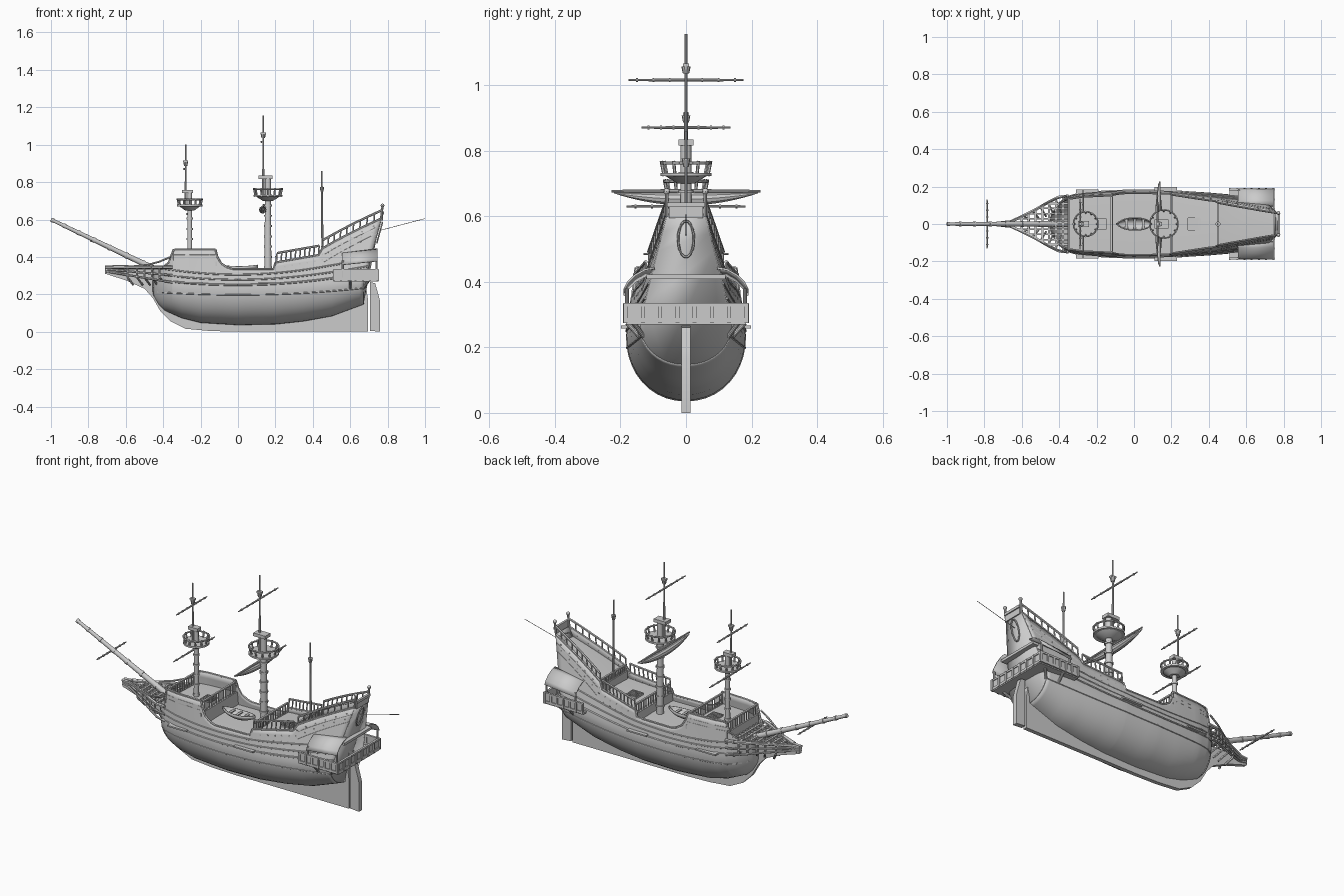
import bpy, bmesh, math
from mathutils import Vector, Matrix

if "Cube" in bpy.data.objects:
    bpy.data.objects.remove(bpy.data.objects["Cube"])

parts = {}

def bm_of(name):
    if name not in parts:
        parts[name] = bmesh.new()
    return parts[name]

def box(name, c, s):
    bmesh.ops.create_cube(bm_of(name), size=1, matrix=Matrix.Translation(c) @ Matrix.Diagonal((*s, 1)))

def rod(name, a, b, r0, r1=None, n=10):
    a, b = Vector(a), Vector(b)
    d = b - a
    m = Matrix.Translation((a + b) / 2) @ d.to_track_quat('Z', 'Y').to_matrix().to_4x4()
    bmesh.ops.create_cone(bm_of(name), cap_ends=True, segments=n, radius1=r0,
                          radius2=r0 if r1 is None else r1, depth=d.length, matrix=m)

def path(name, pts, r, n=6):
    for a, b in zip(pts, pts[1:]):
        rod(name, a, b, r, r, n)

def ring(name, c, r, t, n=24):
    pts = [(c[0] + r * math.cos(2 * math.pi * i / n), c[1] + r * math.sin(2 * math.pi * i / n), c[2]) for i in range(n + 1)]
    path(name, pts, t)

def plate(name, prof, w):
    """Profile in x-z, thickened across y."""
    bm = bm_of(name)
    f = bm.faces.new([bm.verts.new((x, -w, z)) for x, z in prof])
    g = bmesh.ops.extrude_face_region(bm, geom=[f])['geom']
    bmesh.ops.translate(bm, vec=(0, 2 * w, 0), verts=[v for v in g if isinstance(v, bmesh.types.BMVert)])

def grid(name, rows):
    bm = bm_of(name)
    vs = [[bm.verts.new(p) for p in r] for r in rows]
    for a, b in zip(vs, vs[1:]):
        for i in range(len(a) - 1):
            bm.faces.new((a[i], a[i + 1], b[i + 1], b[i]))

def ip(tab, x):
    for (x0, v0), (x1, v1) in zip(tab, tab[1:]):
        if x <= x1:
            t = max(0, (x - x0) / (x1 - x0))
            return v0 + (v1 - v0) * t
    return tab[-1][1]

# Hull shape tables along the length
BEAM = [(-.455, .012), (-.44, .05), (-.42, .085), (-.39, .12), (-.35, .148), (-.28, .163), (-.15, .174),
        (0, .18), (.2, .178), (.4, .165), (.55, .152), (.67, .14)]
BOT = [(-.455, .2), (-.42, .145), (-.39, .115), (-.3, .075), (-.2, .05), (0, .038), (.2, .042), (.35, .058), (.5, .085), (.67, .148)]
MID = [(-.455, .28), (-.3, .25), (0, .235), (.3, .24), (.67, .275)]
TUMBLE = [(-.455, .0), (-.35, .08), (0, .14), (.2, .16), (.4, .25), (.67, .25)]
TOP = [(-.455, .33), (-.40, .345), (-.37, .37), (-.352, .42), (-.34, .44), (-.12, .44), (-.11, .40), (-.09, .365),
       (-.06, .345), (-.03, .335), (.19, .335), (.2, .37), (.43, .41), (.45, .445), (.67, .605)]

def surf(x, z, off=0):
    b, zb, zm = ip(BEAM, x), ip(BOT, x), ip(MID, x)
    if z < zm:
        u = min(1, (zm - z) / (zm - zb))
        y = b * (1 - u ** 2.1) ** (1 / 2.1)
    else:
        y = b - ip(TUMBLE, x) * (z - zm)
    t = max(0, (x - .45) / .22)
    return Vector((x + t * max(0, z - .25) * .27, y + off, z))

def section(x):
    zb, zm, zt = ip(BOT, x), ip(MID, x), ip(TOP, x)
    zs = [zm - (zm - zb) * math.cos(i * math.pi / 20) for i in range(10)] + [zm + (zt - zm) * i / 6 for i in range(7)]
    half = [surf(x, z) for z in zs]
    return [Vector((p.x, -p.y, p.z)) for p in half[:0:-1]] + half

xs = sorted({t[0] for t in BEAM + TOP + BOT} | {i * .05 for i in range(-6, 14)})
grid("hull_shell", [section(x) for x in xs])
stern = section(.67)
bm_of("transom").faces.new([bm_of("transom").verts.new(p + Vector((.001, 0, 0))) for p in stern])

# Keel with beak knee, and rudder
plate("keel", [(-.71, .31), (-.6, .275), (-.5, .23), (-.455, .18), (-.415, .11), (-.36, .055), (-.28, .016), (-.15, .004),
               (0, 0), (.695, 0), (.695, .17), (.68, .28), (.65, .28), (.5, .13), (.2, .07), (-.2, .08), (-.35, .14),
               (-.42, .24), (-.43, .33), (-.71, .345)], .011)
plate("rudder", [(.705, .005), (.76, 0), (.76, .16), (.75, .2), (.733, .26), (.705, .265)], .013)

# Decks and bulkheads
def lin(a, b, n=10):
    return [a + (b - a) * i / n for i in range(n + 1)]

for nm, x0, x1, z0, z1 in (("fore_deck", -.352, -.115, .37, .37), ("waist_deck", -.12, .2, .3, .3),
                           ("quarter_deck", .2, .45, .345, .375), ("poop_deck", .45, .67, .41, .55)):
    rows = []
    for x in lin(x0, x1):
        p = surf(x, z0 + (z1 - z0) * (x - x0) / (x1 - x0), -.003)
        rows.append([(p.x, -p.y, p.z), (p.x, 0, p.z + .004), p])
    grid(nm, rows)
for x, z0, z1, w in ((-.352, .29, .385, .145), (-.117, .29, .375, .165), (.2, .29, .35, .163), (.448, .36, .42, .115)):
    box("bulkheads", (x, 0, (z0 + z1) / 2), (.008, 2 * w, z1 - z0))

# Cross railings at deck breaks
for x, z, w, h in ((-.347, .38, .14, .055), (-.12, .372, .145, .06), (.203, .35, .15, .05), (.45, .415, .11, .04)):
    box("deck_railings", (x, 0, z + h), (.01, 2 * w, .008))
    for y in lin(-w, w, 14):
        rod("deck_railings", (x, y, z), (x, y, z + h), .0035, n=6)

for s in (1, -1):
    S = Matrix.Diagonal((1, s, 1))
    # Wales and gunwale cap
    for z0, c, r, a in ((.198, .08, .004, -.43), (.25, .14, .006, -.44), (.278, .16, .005, -.44), (.305, .2, .005, -.43)):
        path("wales", [S @ surf(x, z0 + c * x * x, .002) for x in lin(a, .67, 28)], r)
    for z0 in (.40, .42):
        path("wales", [S @ surf(x, z0 - .01, .001) for x in lin(-.345, -.12, 4)], .003)
    for d in (.04, .08):
        path("wales", [S @ surf(x, ip(TOP, x) - d, .001) for x in lin(.46, .67, 6)], .003)
    path("gunwale", [S @ surf(x, ip(TOP, x)) for x in xs if x > -.43], .006)
    # Stern railings with balusters
    for x0, x1, h in ((.205, .43, .05), (.45, .67, .045)):
        tops = []
        for x in lin(x0, x1, 9):
            p = S @ surf(x, ip(TOP, x))
            q = p + Vector((.004, 0, h))
            tops.append(q)
            rod("stern_railings", p, q, .004, n=6)
        path("stern_railings", tops, .006)
    p = S @ surf(.67, .6)
    rod("stern_posts", p, p + Vector((.008, 0, .07)), .006)
    bmesh.ops.create_uvsphere(bm_of("stern_posts"), u_segments=8, v_segments=6, radius=.01,
                              matrix=Matrix.Translation(p + Vector((.008, 0, .075))))
    # Gun studs along the upper stern
    for x in lin(.25, .65, 10):
        for d in (.03, .06):
            p = S @ surf(x, ip(TOP, x) - d)
            box("hull_studs", p, (.008, .008, .008))
    # Beak head rails
    for z0, z1, r in ((.345, .345, .009), (.305, .33, .006), (.27, .315, .006)):
        path("beak_rails", [(x, s * y, z0 + (z1 - z0) * (-.39 - x) / .27) for x, y in
                            ((-.35, .15), (-.40, .145), (-.46, .115), (-.53, .075), (-.6, .04), (-.66, .012), (-.71, .008))], r)
    for x, y in ((-.42, .135), (-.46, .115), (-.5, .09), (-.54, .07), (-.59, .045)):
        path("beak_brackets", [(x, s * y, .345), (x, s * y, .29), (x + .03, s * y * .45, .25)], .006)
    path("beak_rails", [(-.67, s * .012, .352), (-.56, s * .06, .35), (-.48, s * .105, .358), (-.42, s * .135, .375), (-.36, s * .15, .4)], .005)
    # Gallery canopies, corner posts and hull channel ledges
    cy = [(.095, .43), (.125, .425), (.155, .408), (.178, .385), (.188, .365)]
    grid("gallery_roof", [[(x, s * y, z + dz) for y, z in cy] for x, dz in ((.555, -.008), (.745, .012))])
    for x in (.56, .74):
        rod("gallery_posts", (x, s * .18, .28), (x, s * .18, .38), .006)
    for z, h in ((.33, .01), (.282, .014)):
        box("gallery_rail", (.63, s * .184, z), (.24, .012, h))
    box("gallery_panels", (.63, s * .183, .305), (.24, .005, .05))
    for x in lin(.513, .745, 6):
        box("gallery_rail", (x, s * .185, .304), (.01, .014, .06))
    for x0 in (-.25, .17):
        box("channels", (x0, s * (ip(BEAM, x0) + .005), .262), (.12, .03, .008))
    rod("gallery_brackets", (.6, s * .13, .22), (.6, s * .18, .275), .007)
    rod("gallery_brackets", (.66, s * .12, .22), (.7, s * .16, .275), .007)

# Beak grating
for x in lin(-.6, -.38, 6):
    w = ip([(-.66, .012), (-.6, .04), (-.53, .075), (-.46, .115), (-.4, .145)], x)
    box("beak_grating", (x, 0, .34), (.011, 2 * w, .01))
for y in (-.11, -.085, -.055, -.028, 0, .028, .055, .085, .11):
    x0 = -.66 + abs(y) * 1.75
    box("beak_grating", ((x0 - .352) / 2, y, .338), (-.352 - x0, .009, .009))

# Gallery floor and stern balustrade
box("gallery_floor", (.63, 0, .274), (.24, .365, .01))
box("gallery_panels", (.745, 0, .305), (.005, .365, .05))
for z, h in ((.33, .01), (.282, .014)):
    box("gallery_rail", (.746, 0, z), (.012, .378, h))
for y in lin(-.184, .184, 7):
    box("gallery_rail", (.748, y, .304), (.014, .012, .06))
box("gallery_cornice", (.728, 0, .415), (.035, .24, .014))

# Transom ornaments: door, oval window, crest rail, line
box("stern_door", (.69, 0, .34), (.03, .045, .09))
oval = [(.725 + .27 * .0 + (.53 + .055 * math.sin(a) - .41) * .27, .024 * math.cos(a), .53 + .055 * math.sin(a))
        for a in lin(0, 2 * math.pi, 20)]
path("oval_frame", oval, .004)
for s in (1, -1):
    path("oval_frame", [(.719, s * .09, .435), (.757, s * .055, .575), (.757, 0, .59)], .003)
box("crest_rail", (.775, 0, .635), (.012, .115, .014))
box("crest_panel", (.772, 0, .615), (.006, .105, .04))
rod("stern_line", (.76, 0, .542), (1, 0, .605), .0015, n=6)

# Hatches and gratings
for x, z, w in ((-.18, .374, .06), (.32, .362, .065)):
    box("hatches", (x, 0, z), (w, w, .008))
    for d in lin(-w / 2, w / 2, 5):
        box("hatches", (x + d, 0, z + .006), (.004, w, .006))
        box("hatches", (x, d, z + .006), (w, .004, .006))

# Ship's boat on the waist deck
rows = []
for t in lin(-1, 1, 14):
    w = .032 * (1 - abs(t) ** 2.5) + .001
    rows.append([(.005 + .1 * t, w * math.sin(a), .35 + .008 * t * t - .033 * math.cos(a) * (1 - .6 * t * t)) for a in lin(-math.pi / 2, math.pi / 2, 8)])
grid("small_boat", rows)
for x in (-.04, .005, .05):
    box("boat_seats", (x, 0, .343), (.014, .055, .005))

# Masts with fighting tops
def nest(x, z, r, h):
    n = "mast_tops"
    rod(n, (x, 0, z - .022), (x, 0, z), r * .35, r * .8, 20)
    rod(n, (x, 0, z), (x, 0, z + .01), r, r, 24)
    ring(n, (x, 0, z + h), r * .97, .005)
    for i in range(12):
        a = math.pi * i / 6
        c, s = math.cos(a), math.sin(a)
        rod(n, (x + r * .85 * c, s * r * .85, z), (x + r * .97 * c, s * r * .97, z + h + .006), .005, n=6)

def mast(name, x, z0, z1, r, xt, zt, rt, zk):
    rod(name, (x, 0, z0), (x, 0, z1), r, r * .85, 14)
    z = z0 + .05
    while z < z1 - .05:
        rod(name, (x, 0, z), (x, 0, z + .01), r * 1.2, n=14)
        z += .055
    box(name, ((x + xt) / 2, 0, z1), (abs(x - xt) + 2.6 * r, 2.4 * r, .018))
    rod(name, (xt, 0, z1 - .1), (xt, 0, zt), rt, rt * .6)
    rod(name, (xt, 0, zk), (xt, 0, zk + .022), rt * 1.5, rt * 2.2)
    box(name, (xt, 0, zk + .026), (rt * 4.5, rt * 3, .009))

mast("fore_mast", -.258, .33, .75, .014, -.28, 1.0, .006, .885)
mast("main_mast", .16, .29, .825, .019, .135, 1.155, .0065, 1.035)
nest(-.258, .67, .068, .036)
nest(.16, .722, .078, .04)
rod("mizzen_mast", (.452, 0, .37), (.448, 0, .86), .0065, .004)
rod("mizzen_mast", (.449, 0, .75), (.449, 0, .775), .008, .013)

# Bowsprit with bands
a, b = Vector((-.36, 0, .295)), Vector((-1, 0, .6))
rod("bowsprit", a, b, .017, .009, 14)
for t in (.12, .22, .36, .5, .63, .76, .88, .98):
    p = a.lerp(b, t)
    rod("bowsprit", p, p + (b - a).normalized() * .012, .0195 - .008 * t, n=14)

# Yards and furled mainsail
for x, z, w in ((-.272, .63, .182), (-.288, .87, .135), (.126, 1.015, .175), (-.785, .485, .13)):
    for s in (1, -1):
        rod("yards", (x, 0, z), (x, s * w, z), .005, .003, 8)
    for y in lin(-w * .85, w * .85, 6):
        rod("yards", (x, y - .003, z), (x, y + .003, z), .006, n=8)
for s in (1, -1):
    rod("yards", (.138, 0, .676), (.138, s * .227, .676), .007, .004, 8)
rows = []
for y in lin(-.22, .22, 20):
    r = .019 * (1 - (y / .221) ** 2) + .001
    rows.append([(.132 + r * math.cos(t), y, .672 - r + r * math.sin(t)) for t in lin(0, 2 * math.pi, 10)])
grid("furled_mainsail", rows)

# Turn every part into an object
for name, bm in parts.items():
    bmesh.ops.remove_doubles(bm, verts=bm.verts, dist=1e-6)
    bmesh.ops.recalc_face_normals(bm, faces=bm.faces)
    me = bpy.data.meshes.new(name)
    bm.to_mesh(me)
    bm.free()
    ob = bpy.data.objects.new(name, me)
    bpy.context.collection.objects.link(ob)
    bpy.context.view_layer.objects.active = ob
    bpy.ops.object.select_all(action='DESELECT')
    ob.select_set(True)
    bpy.ops.object.shade_smooth_by_angle(angle=math.radians(35))
    if name in ("hull_shell", "small_boat", "gallery_roof", "transom"):
        m = ob.modifiers.new("thickness", 'SOLIDIFY')
        m.thickness = .006
        m.offset = 0
